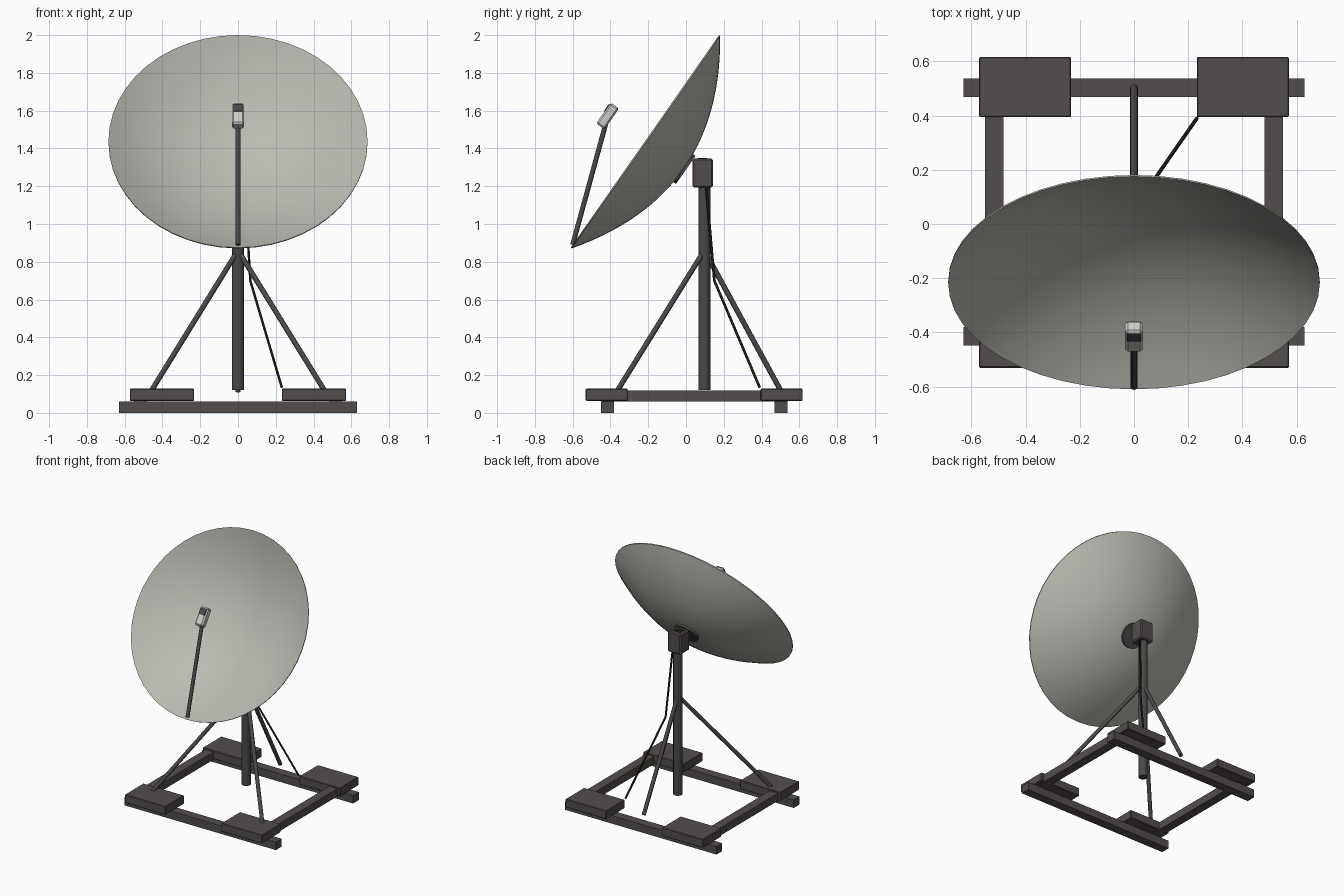
import bpy, bmesh, math
from mathutils import Vector, Matrix

if "Cube" in bpy.data.objects:
    bpy.data.objects.remove(bpy.data.objects["Cube"])


def material(name, rgb):
    m = bpy.data.materials.new(name)
    m.diffuse_color = (*rgb, 1)
    m.use_nodes = True
    m.node_tree.nodes["Principled BSDF"].inputs["Base Color"].default_value = m.diffuse_color
    return m


DISH = material("dish grey", (0.49, 0.50, 0.45))
FRAME = material("frame brown grey", (0.085, 0.076, 0.073))
POLE = material("pole dark grey", (0.066, 0.066, 0.066))
CABLE = material("cable black", (0.014, 0.013, 0.006))
FEED = material("feed light grey", (0.60, 0.60, 0.57))


def finish(name, bm, mat, matrix=Matrix(), smooth=False):
    bmesh.ops.recalc_face_normals(bm, faces=bm.faces)
    mesh = bpy.data.meshes.new(name)
    bm.to_mesh(mesh)
    bm.free()
    mesh.transform(matrix)
    mesh.materials.append(mat)
    ob = bpy.data.objects.new(name, mesh)
    bpy.context.collection.objects.link(ob)
    if smooth:
        bpy.ops.object.select_all(action='DESELECT')
        ob.select_set(True)
        bpy.context.view_layer.objects.active = ob
        bpy.ops.object.shade_smooth_by_angle(angle=math.radians(40))
    return ob


def box(name, centre, size, mat, rot=Matrix(), bevel=0.0):
    bm = bmesh.new()
    bmesh.ops.create_cube(bm, size=1, matrix=Matrix.Diagonal((*size, 1)))
    if bevel:
        bmesh.ops.bevel(bm, geom=bm.edges[:], offset=bevel, segments=1, affect='EDGES')
    return finish(name, bm, mat, Matrix.Translation(centre) @ rot)


def rod(name, a, b, radius, mat, sides=12):
    a, b = Vector(a), Vector(b)
    bm = bmesh.new()
    bmesh.ops.create_cone(bm, cap_ends=True, segments=sides, radius1=radius,
                          radius2=radius, depth=(b - a).length)
    rot = (b - a).to_track_quat('Z', 'Y').to_matrix().to_4x4()
    return finish(name, bm, mat, Matrix.Translation((a + b) / 2) @ rot, True)


# Dish frame: local z looks out of the bowl, local y runs up the rim plane
CENTRE = Vector((0, -0.2175, 1.4375))
OUT = Vector((0, -1.125, 0.785)).normalized()
UP = Vector((0, 0.785, 1.125)).normalized()
TILT = Matrix((Vector((-1, 0, 0)), UP, OUT)).transposed()
if TILT.determinant() < 0:
    TILT = Matrix((Vector((1, 0, 0)), UP, OUT)).transposed()
TILT = TILT.to_4x4()
R, DEPTH, THICK = 0.686, 0.245, 0.007

# Reflector: thin parabolic shell, revolved
STEPS = 14
radii = [R * i / STEPS for i in range(STEPS + 1)]
inner = [(r, -DEPTH * (1 - (r / R) ** 2)) for r in radii]
profile = inner + [(r, z - THICK) for r, z in reversed(inner)]
bm = bmesh.new()
verts = [bm.verts.new((r, 0, z)) for r, z in profile]
edges = [bm.edges.new(p) for p in zip(verts, verts[1:])]
bmesh.ops.spin(bm, geom=verts + edges, cent=(0, 0, 0), axis=(0, 0, 1),
               angle=math.tau, steps=48, use_duplicate=False)
bmesh.ops.remove_doubles(bm, verts=bm.verts, dist=0.0005)
finish("reflector_dish", bm, DISH, Matrix.Translation(CENTRE) @ TILT, True)

# Mounting disc on the back of the dish
apex = CENTRE - OUT * (DEPTH + 0.003)
rod("dish_mount_disc", apex, apex - OUT * 0.016, 0.09, POLE, 24)

# Feed arm and feed horn
rod("feed_arm", (0, -0.600, 0.89), (0, -0.425, 1.53), 0.013, POLE)
feed = Vector((0, -0.415, 1.572))
box("feed_horn", feed, (0.066, 0.135, 0.055), FEED, TILT, 0.01)
box("feed_cover", feed + OUT * 0.028 + UP * 0.033, (0.05, 0.045, 0.006), POLE, TILT)

# Mast and head box
rod("mast", (0, 0.097, 0.12), (0, 0.097, 1.22), 0.032, POLE)
box("mast_head", (0, 0.088, 1.27), (0.11, 0.108, 0.152), FRAME, bevel=0.008)
box("mast_head_plate", (0, 0.085, 1.347), (0.06, 0.05, 0.006), CABLE)

# Tripod struts
for side, x, y in (("left", -0.46, -0.365), ("right", 0.46, -0.365), ("rear", 0, 0.503)):
    rod(side + "_strut", (x, y, 0.115), (0, 0.097, 0.86), 0.014, POLE)

# Base frame: cross bars, side rails and ballast blocks
for end, y, py in (("front", -0.415, -0.42), ("rear", 0.503, 0.506)):
    box(end + "_cross_bar", (0, y, 0.03), (1.26, 0.068, 0.06), FRAME)
    for side, s in (("left", -1), ("right", 1)):
        box(f"{end}_{side}_ballast", (s * 0.402, py, 0.096), (0.34, 0.222, 0.064),
            FRAME, bevel=0.004)
for side, s in (("left", -1), ("right", 1)):
    box(side + "_side_rail", (s * 0.516, 0.044, 0.089), (0.068, 0.985, 0.058), FRAME)

# Cable hanging from the head to the base
path = [(0.035, 0.105, 1.22), (0.065, 0.15, 0.70), (0.232, 0.39, 0.135)]
curve = bpy.data.curves.new("cable", 'CURVE')
curve.dimensions = '3D'
curve.bevel_depth = 0.007
curve.bevel_resolution = 1
curve.use_fill_caps = True
spline = curve.splines.new('POLY')
spline.points.add(len(path) - 1)
for p, co in zip(spline.points, path):
    p.co = (*co, 1)
curve.materials.append(CABLE)
bpy.context.collection.objects.link(bpy.data.objects.new("cable", curve))
